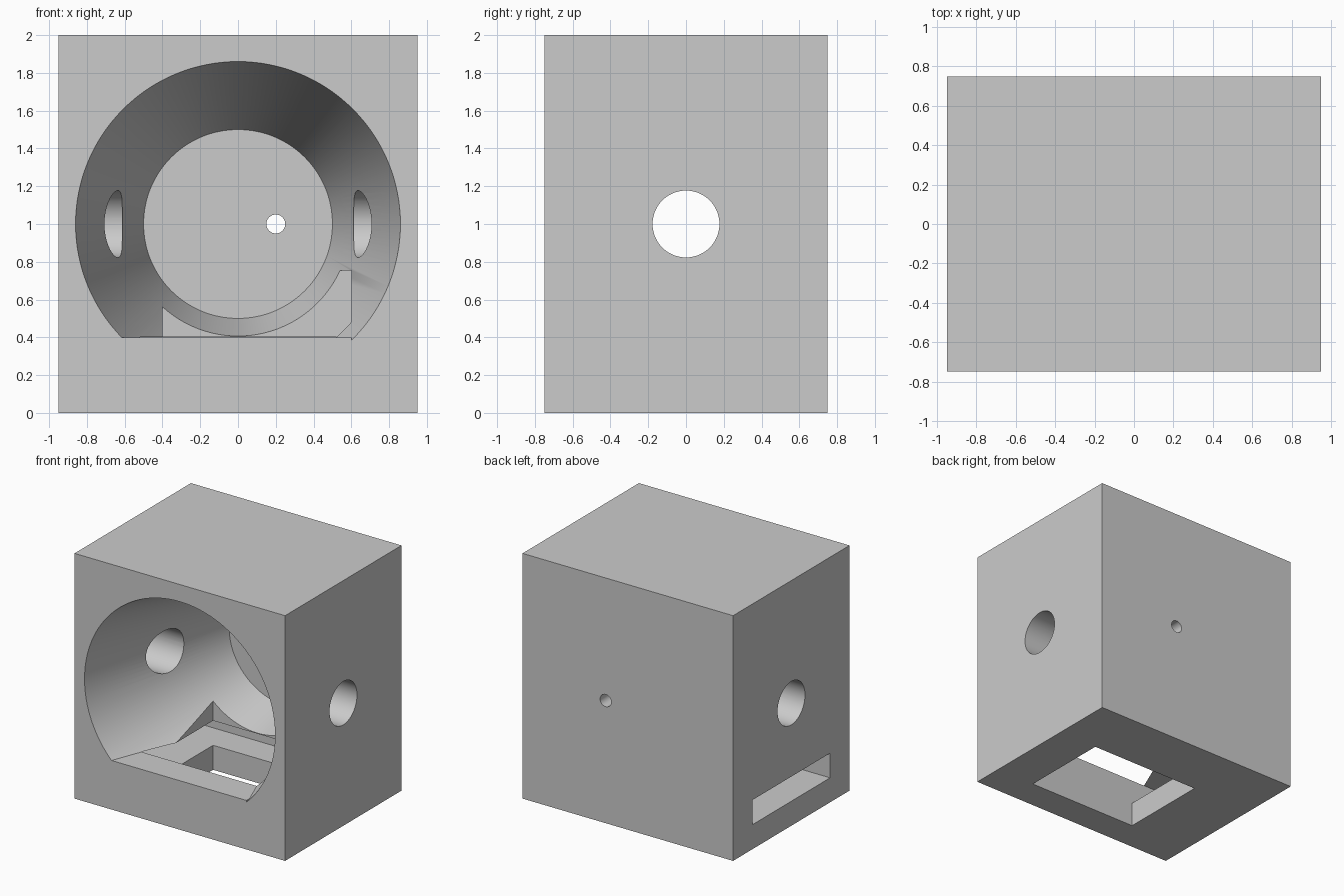
import bpy
from mathutils import Vector
from math import pi

cube = bpy.data.objects.get("Cube")
if cube:
    bpy.data.objects.remove(cube, do_unlink=True)

grey = bpy.data.materials.new("light_grey")
grey.use_nodes = True
grey.diffuse_color = (0.6, 0.6, 0.6, 1)
grey.node_tree.nodes["Principled BSDF"].inputs["Base Color"].default_value = (0.6, 0.6, 0.6, 1)


def box(name, low, high):
    """Box between two opposite corners."""
    low, high = Vector(low), Vector(high)
    bpy.ops.mesh.primitive_cube_add(size=1, location=(low + high) / 2)
    ob = bpy.context.object
    ob.name = name
    ob.scale = high - low
    bpy.ops.object.transform_apply(location=True, rotation=True, scale=True)
    ob.data.materials.append(grey)
    return ob


def cone(name, centre, r1, r2, depth, rotation, sides):
    """Cone or cylinder with r1 at its local bottom."""
    bpy.ops.mesh.primitive_cone_add(vertices=sides, radius1=r1, radius2=r2, depth=depth,
                                    location=centre, rotation=rotation)
    ob = bpy.context.object
    ob.name = name
    bpy.ops.object.transform_apply(location=True, rotation=True, scale=True)
    ob.data.materials.append(grey)
    return ob


def cut(target, cutter):
    """Subtract the cutter, then remove it."""
    cutter.hide_render = True
    mod = target.modifiers.new("cut", 'BOOLEAN')
    mod.operation = 'DIFFERENCE'
    mod.solver = 'EXACT'
    mod.object = cutter
    bpy.ops.object.select_all(action='DESELECT')
    bpy.context.view_layer.objects.active = target
    target.select_set(True)
    bpy.ops.object.modifier_apply(modifier=mod.name)
    bpy.data.objects.remove(cutter, do_unlink=True)


# Solid housing block
housing = box("housing", (-0.95, -0.75, 0), (0.95, 0.75, 2))

# Tapered cavity, widest at the front, with a flat sill along its bottom
front_y, back_y = -0.85, 0.6
slope = (0.86 - 0.5) / 1.35
cavity = cone("cavity_cutter", (0, (front_y + back_y) / 2, 1), 0.86 + 0.1 * slope, 0.5,
              back_y - front_y, (-pi / 2, 0, 0), 128)
cut(cavity, box("sill", (-1.2, -1, -0.2), (0.601, 1, 0.4)))
cut(housing, cavity)

# Side slot, and well open through the base
cut(housing, box("slot_cutter", (-1.1, -0.5, 0.2), (0.6, 0.5, 0.401)))
cut(housing, box("well_cutter", (-0.4, -0.5, -0.1), (0.6, 0.25, 0.755)))

# Side holes and small rear hole
cut(housing, cone("side_hole_cutter", (0, 0, 1), 0.177, 0.177, 2.4, (0, pi / 2, 0), 64))
cut(housing, cone("rear_hole_cutter", (0.2, 0.65, 1), 0.05, 0.05, 0.5, (pi / 2, 0, 0), 32))

bpy.ops.object.shade_smooth_by_angle(angle=pi / 6)
